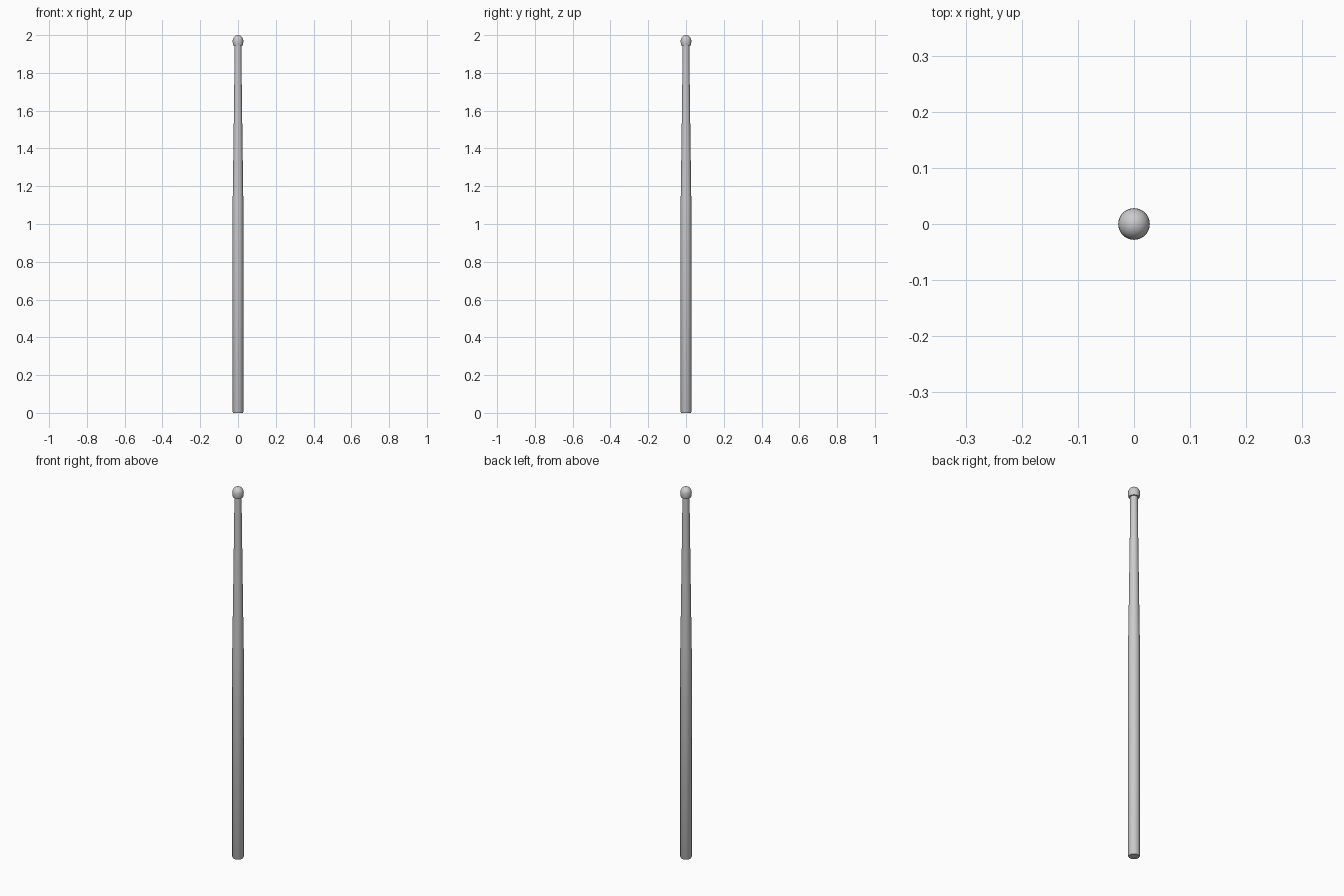
import bpy, bmesh, math

if "Cube" in bpy.data.objects:
    bpy.data.objects.remove(bpy.data.objects["Cube"])

SIDES = 32


def lathe(name, profile):
    """Revolve (radius, height) points around z; zero radius closes the end."""
    bm = bmesh.new()
    verts = [bm.verts.new((r, 0, z)) for r, z in profile]
    edges = [bm.edges.new(pair) for pair in zip(verts, verts[1:])]
    bmesh.ops.spin(bm, geom=verts + edges, cent=(0, 0, 0), axis=(0, 0, 1),
                   angle=math.tau, steps=SIDES, use_duplicate=False)
    bmesh.ops.remove_doubles(bm, verts=bm.verts, dist=0.0002)
    bmesh.ops.recalc_face_normals(bm, faces=bm.faces)
    mesh = bpy.data.meshes.new(name)
    bm.to_mesh(mesh)
    bm.free()
    obj = bpy.data.objects.new(name, mesh)
    bpy.context.collection.objects.link(obj)
    bpy.context.view_layer.objects.active = obj
    obj.select_set(True)
    bpy.ops.object.shade_smooth_by_angle(angle=math.radians(40))
    obj.select_set(False)
    return obj


# Stick: straight grip, long tapered shoulder, narrow neck and rounded tip
tip = [(0.0282 * math.cos(a), 1.970 + 0.030 * math.sin(a))
       for a in (math.radians(d) for d in range(0, 90, 15))]
lathe("stick", [
    (0, 0), (0.0255, 0), (0.0282, 0.005),        # butt end
    (0.0282, 1.12), (0.0238, 1.43), (0.0178, 1.90),
    (0.0178, 1.946), (0.0255, 1.946), (0.0275, 1.953),  # neck and underside of tip
    *tip, (0, 2.0)])
